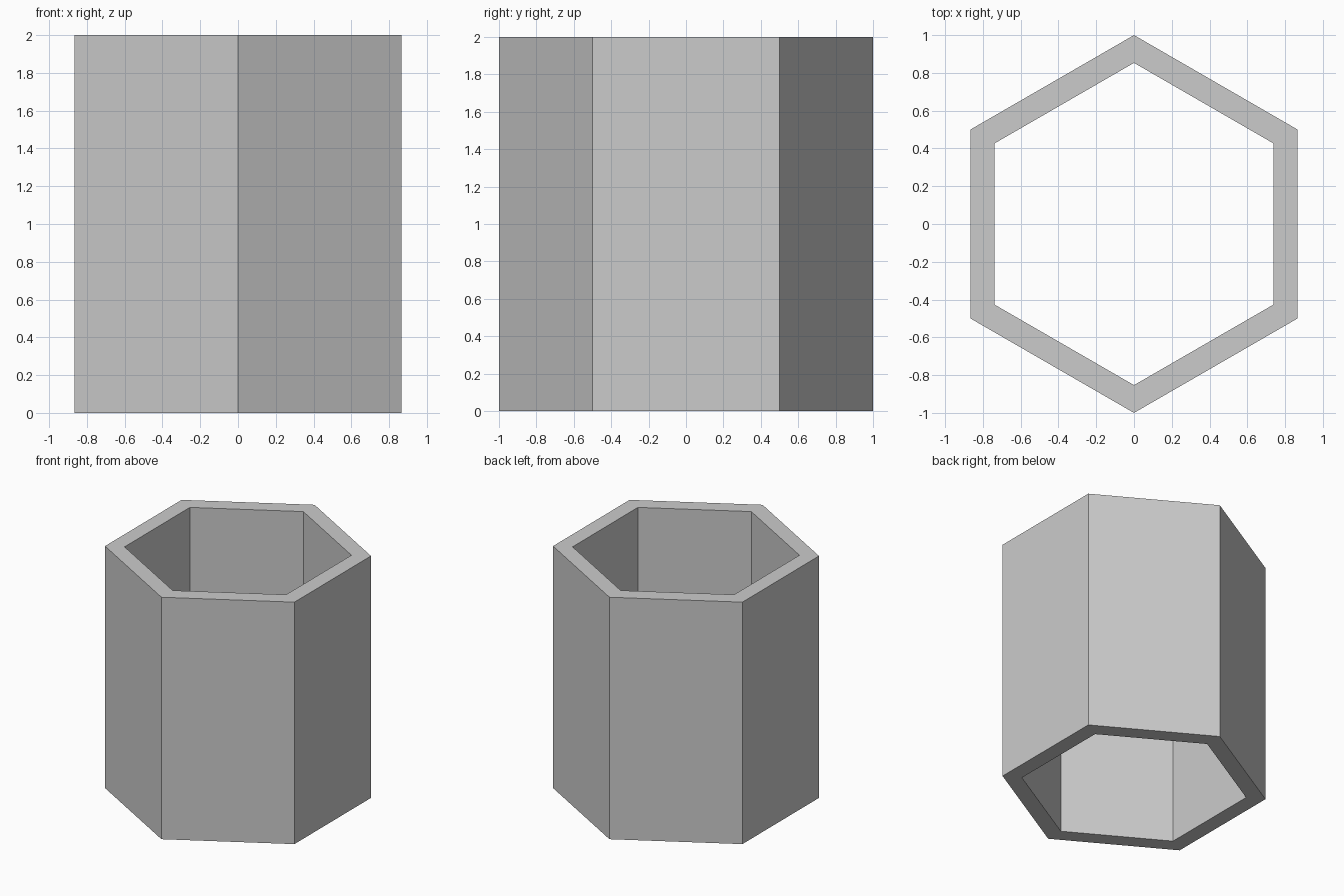
import bpy, bmesh, math

if "Cube" in bpy.data.objects:
    bpy.data.objects.remove(bpy.data.objects["Cube"])

SIDES, HEIGHT = 6, 2.0
OUTER_R, INNER_R = 1.0, 0.853


def ring(bm, radius, z):
    """Hexagon of vertices with corners on the y axis."""
    return [bm.verts.new((radius * math.sin(math.tau * i / SIDES),
                          -radius * math.cos(math.tau * i / SIDES), z))
            for i in range(SIDES)]


# Open hexagonal tube: outer wall, top rim, inner wall, bottom rim
bm = bmesh.new()
loops = [ring(bm, OUTER_R, 0), ring(bm, OUTER_R, HEIGHT),
         ring(bm, INNER_R, HEIGHT), ring(bm, INNER_R, 0)]
for k in range(4):
    a, b = loops[k], loops[(k + 1) % 4]
    for i in range(SIDES):
        j = (i + 1) % SIDES
        bm.faces.new((a[i], a[j], b[j], b[i]))
bmesh.ops.recalc_face_normals(bm, faces=bm.faces)

mesh = bpy.data.meshes.new("hexagonal_tube")
bm.to_mesh(mesh)
bm.free()
tube = bpy.data.objects.new("hexagonal_tube", mesh)
bpy.context.collection.objects.link(tube)
